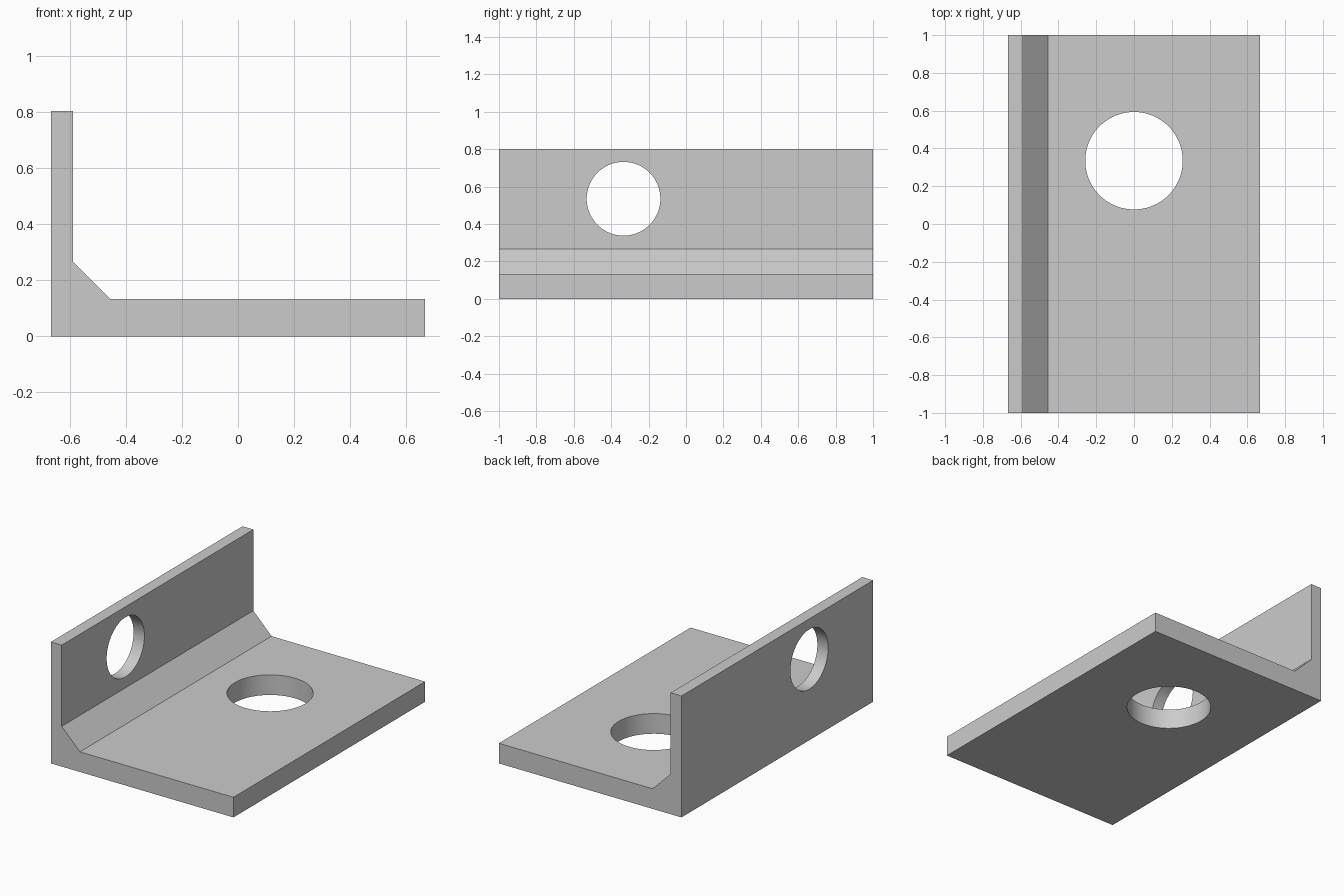
import bpy
import bmesh
import math

cube = bpy.data.objects.get("Cube")
if cube:
    bpy.data.objects.remove(cube, do_unlink=True)

# Single grey material
grey = bpy.data.materials.new("grey")
grey.use_nodes = True
colour = (0.6, 0.6, 0.6, 1)
grey.diffuse_color = colour
grey.node_tree.nodes["Principled BSDF"].inputs["Base Color"].default_value = colour

# Angle profile with a chamfered inner corner, extruded along y
half_width, half_length = 0.667, 1.0
base_top, wall_top = 0.133, 0.802
wall_face, chamfer = -0.588, 0.133
profile = [
    (-half_width, 0),
    (half_width, 0),
    (half_width, base_top),
    (wall_face + chamfer, base_top),
    (wall_face, base_top + chamfer),
    (wall_face, wall_top),
    (-half_width, wall_top),
]
bm = bmesh.new()
section = bm.faces.new([bm.verts.new((x, -half_length, z)) for x, z in profile])
grown = bmesh.ops.extrude_face_region(bm, geom=[section])["geom"]
moved = [v for v in grown if isinstance(v, bmesh.types.BMVert)]
bmesh.ops.translate(bm, verts=moved, vec=(0, 2 * half_length, 0))
bmesh.ops.recalc_face_normals(bm, faces=bm.faces)
mesh = bpy.data.meshes.new("angle_bracket")
bm.to_mesh(mesh)
bm.free()
bracket = bpy.data.objects.new("angle_bracket", mesh)
bpy.context.collection.objects.link(bracket)
mesh.materials.append(grey)


def drill(name, radius, location, rotation=(0, 0, 0)):
    """Cut a round through hole in the bracket."""
    bpy.ops.mesh.primitive_cylinder_add(
        vertices=96, radius=radius, depth=0.4, location=location, rotation=rotation)
    cutter = bpy.context.object
    cutter.name = name
    cutter.hide_render = True
    cutter.data.materials.append(grey)
    bpy.ops.object.select_all(action="DESELECT")
    bracket.select_set(True)
    bpy.context.view_layer.objects.active = bracket
    cut = bracket.modifiers.new(name, "BOOLEAN")
    cut.operation = "DIFFERENCE"
    cut.solver = "EXACT"
    cut.object = cutter
    bpy.ops.object.modifier_apply(modifier=cut.name)
    bpy.data.objects.remove(cutter, do_unlink=True)


# Holes through the base and the upright wall
drill("base_hole", 0.258, (0, 0.335, base_top / 2))
drill("wall_hole", 0.197, (-0.627, -0.334, 0.535), (0, math.pi / 2, 0))

bpy.ops.object.shade_smooth_by_angle(angle=math.radians(30))
